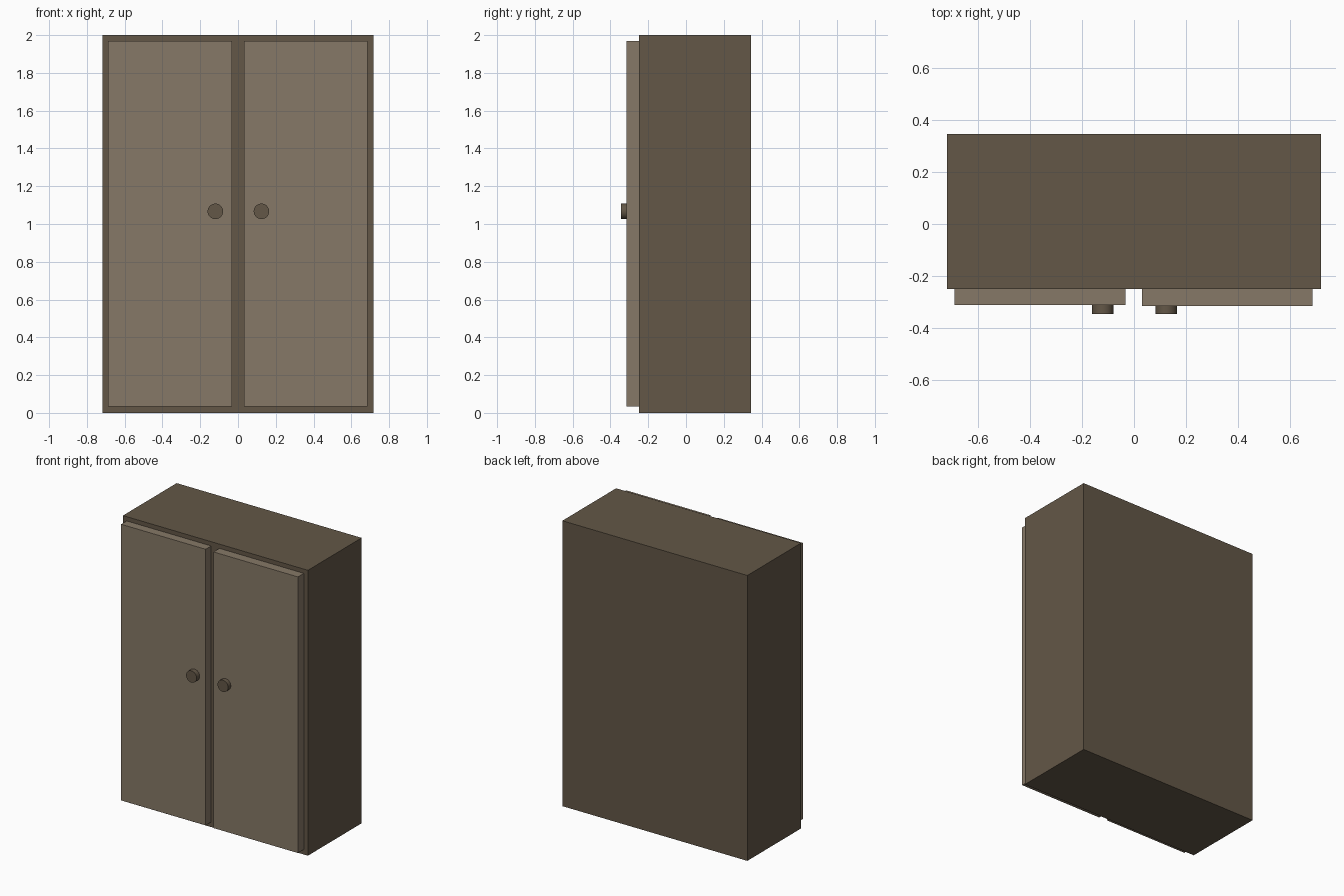
import bpy
import math

if "Cube" in bpy.data.objects:
    bpy.data.objects.remove(bpy.data.objects["Cube"])


def material(name, rgb):
    m = bpy.data.materials.new(name)
    m.diffuse_color = (*rgb, 1)
    m.use_nodes = True
    m.node_tree.nodes["Principled BSDF"].inputs["Base Color"].default_value = m.diffuse_color
    return m


dark = material("dark_wood", (0.125, 0.095, 0.063))
light = material("light_wood", (0.24, 0.19, 0.135))


def box(name, lo, hi, mat):
    bpy.ops.mesh.primitive_cube_add(size=1, location=[(a + b) / 2 for a, b in zip(lo, hi)])
    ob = bpy.context.object
    ob.name = name
    ob.scale = [b - a for a, b in zip(lo, hi)]
    bpy.ops.object.transform_apply(location=False, rotation=False, scale=True)
    ob.data.materials.append(mat)


# Cabinet body
box("cabinet_body", (-0.717, -0.25, 0), (0.717, 0.345, 2), dark)

# Two doors, each with a round knob near the centre gap
for side, x0, x1, front, knob_x in (("left", -0.688, -0.033, -0.311, -0.12),
                                    ("right", 0.031, 0.685, -0.315, 0.124)):
    box(side + "_door", (x0, front, 0.035), (x1, -0.25, 1.97), light)

    back = front + 0.005
    bpy.ops.mesh.primitive_cylinder_add(vertices=32, radius=0.041, depth=back + 0.345,
                                        location=(knob_x, (back - 0.345) / 2, 1.067),
                                        rotation=(math.pi / 2, 0, 0))
    knob = bpy.context.object
    knob.name = side + "_knob"
    knob.data.materials.append(dark)
    bpy.ops.object.shade_smooth_by_angle()
